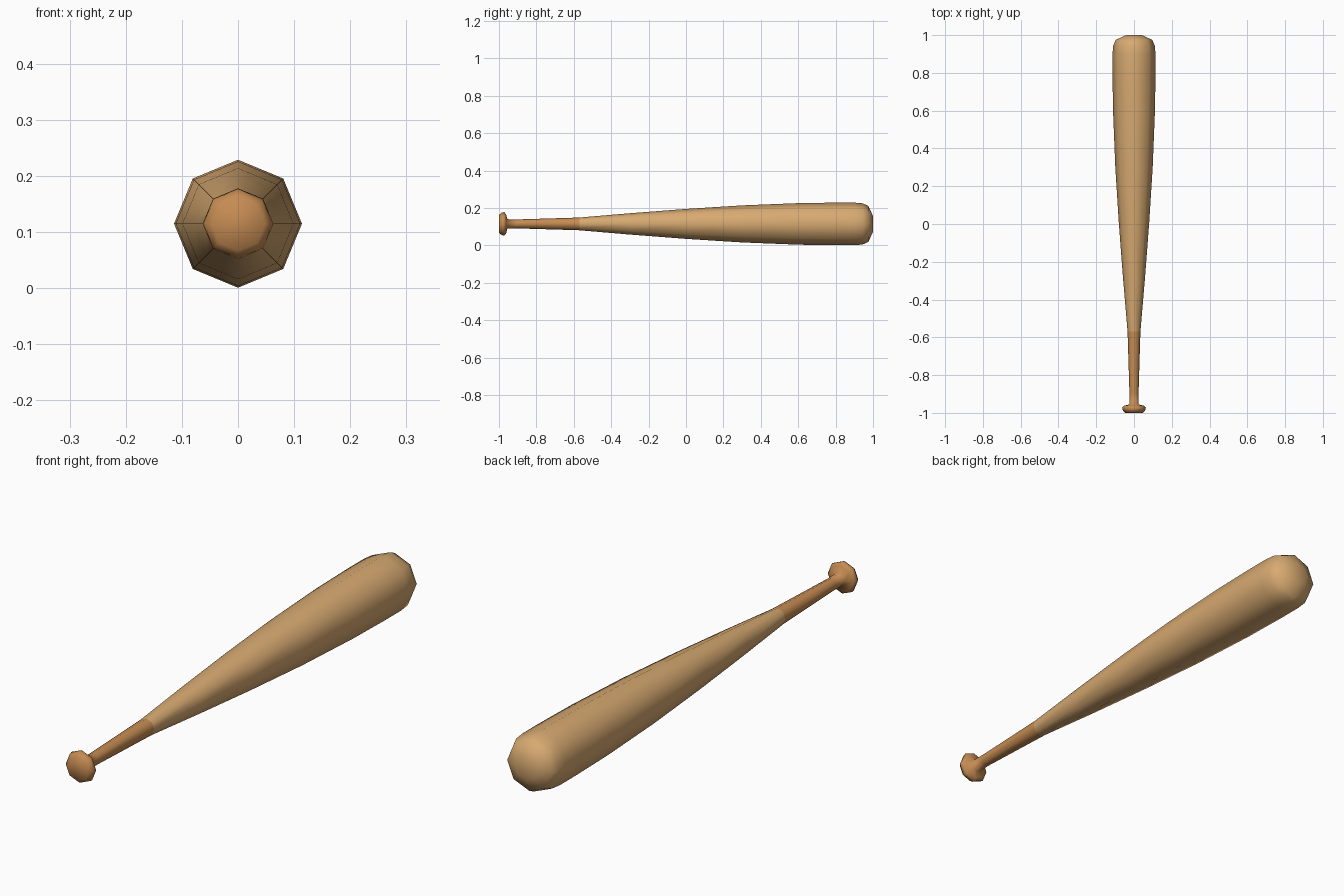
import bpy, bmesh, math

if "Cube" in bpy.data.objects:
    bpy.data.objects.remove(bpy.data.objects["Cube"])

SIDES = 8
AXIS_Z = 0.115


def material(name, rgb):
    m = bpy.data.materials.new(name)
    m.diffuse_color = (*rgb, 1)
    m.use_nodes = True
    m.node_tree.nodes["Principled BSDF"].inputs["Base Color"].default_value = m.diffuse_color
    return m


def lathe(name, profile, mat, cap_start=False, cap_end=False):
    """Revolve (y, radius) points around the bat's long axis."""
    bm = bmesh.new()
    rings = []
    for y, r in profile:
        angles = [2 * math.pi * i / SIDES for i in range(SIDES)]
        rings.append([bm.verts.new((r * math.cos(a), y, AXIS_Z + r * math.sin(a))) for a in angles])
    for a, b in zip(rings, rings[1:]):
        for i in range(SIDES):
            j = (i + 1) % SIDES
            bm.faces.new((a[i], b[i], b[j], a[j]))
    if cap_start:
        bm.faces.new(rings[0])
    if cap_end:
        bm.faces.new(rings[-1][::-1])
    bmesh.ops.recalc_face_normals(bm, faces=bm.faces)
    # open ends can confuse the recalculation: make sure normals point outwards
    side = bm.faces[:][0]
    c = side.calc_center_median()
    if side.normal.x * c.x + side.normal.z * (c.z - AXIS_Z) < 0:
        bmesh.ops.reverse_faces(bm, faces=bm.faces)
    for f in bm.faces:
        f.smooth = True
    me = bpy.data.meshes.new(name)
    bm.to_mesh(me)
    bm.free()
    me.materials.append(mat)
    ob = bpy.data.objects.new(name, me)
    bpy.context.collection.objects.link(ob)
    return ob


pale_wood = material("pale wood", (0.68, 0.40, 0.165))
grip_brown = material("grip brown", (0.56, 0.26, 0.085))

# Knob and grip in one turned piece
lathe("grip", [(-1.0, 0.048), (-0.985, 0.060), (-0.972, 0.063), (-0.962, 0.052),
               (-0.955, 0.025), (-0.9, 0.024), (-0.57, 0.034)], grip_brown, cap_start=True)

# Tapered barrel with rounded end
lathe("barrel", [(-0.57, 0.034), (-0.3, 0.057), (0.0, 0.080), (0.3, 0.099), (0.6, 0.111),
                 (0.8, 0.114), (0.9, 0.114), (0.945, 0.110), (0.975, 0.096),
                 (1.0, 0.042)], pale_wood, cap_end=True)
